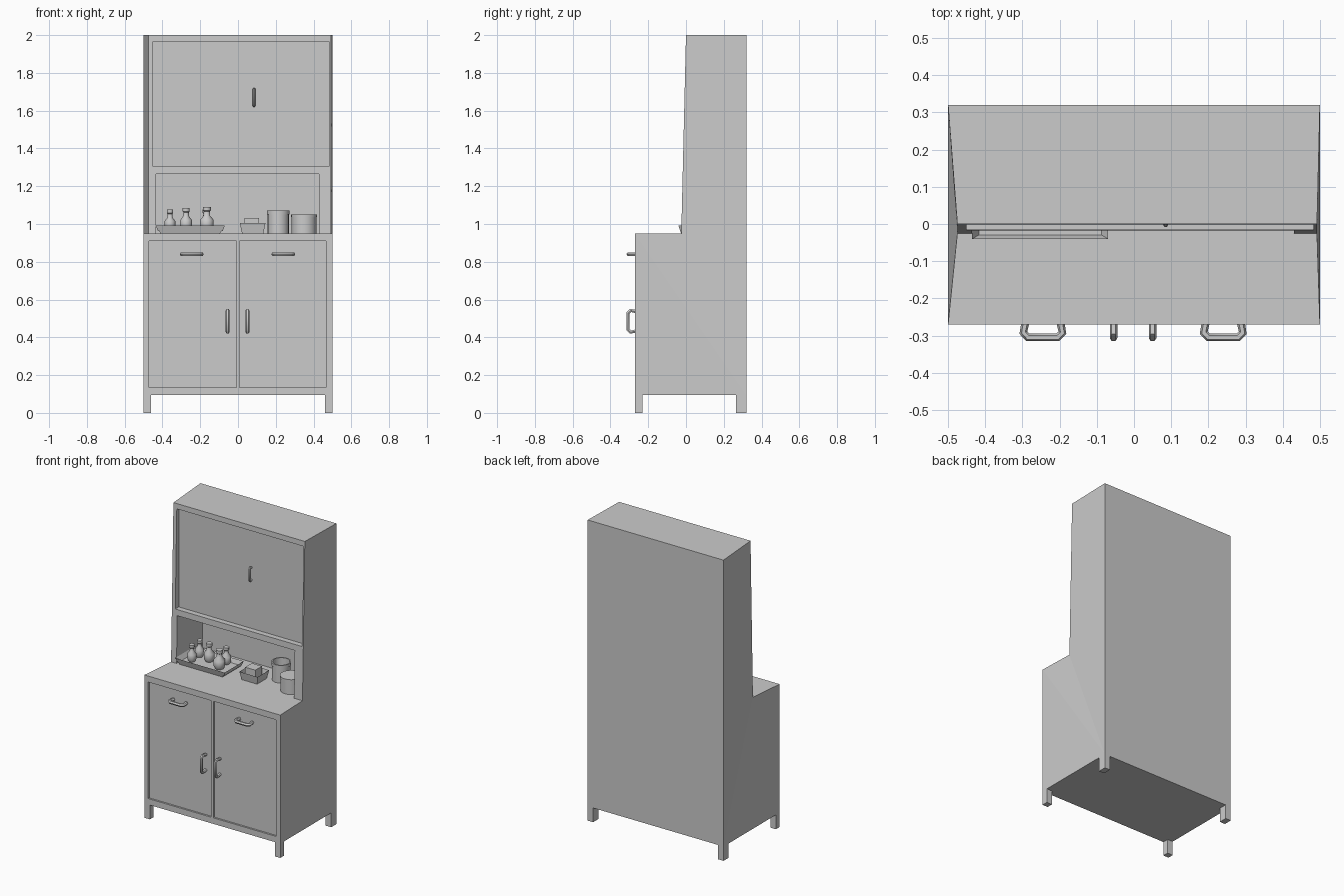
import bpy, bmesh, math
from mathutils import Vector

if "Cube" in bpy.data.objects:
    bpy.data.objects.remove(bpy.data.objects["Cube"], do_unlink=True)

grey = bpy.data.materials.new("plain grey")
grey.use_nodes = True
tone = (0.6, 0.6, 0.6, 1)
grey.diffuse_color = tone
grey.node_tree.nodes["Principled BSDF"].inputs["Base Color"].default_value = tone


def finish(name, bm, smooth=False):
    bmesh.ops.recalc_face_normals(bm, faces=bm.faces)
    mesh = bpy.data.meshes.new(name)
    bm.to_mesh(mesh)
    bm.free()
    obj = bpy.data.objects.new(name, mesh)
    bpy.context.collection.objects.link(obj)
    mesh.materials.append(grey)
    if smooth:
        select(obj)
        bpy.ops.object.shade_smooth_by_angle(angle=math.radians(40))
    return obj


def select(obj):
    bpy.ops.object.select_all(action='DESELECT')
    obj.select_set(True)
    bpy.context.view_layer.objects.active = obj


def box(name, x, y, z, flare=1.0, rim=0.0):
    """Box from ranges; flare widens the top, rim hollows it out."""
    lo, hi = Vector((x[0], y[0], z[0])), Vector((x[1], y[1], z[1]))
    mid, size = (lo + hi) / 2, hi - lo
    bm = bmesh.new()
    bmesh.ops.create_cube(bm, size=1)
    for v in bm.verts:
        k = 1 if v.co.z > 0 else 1 / flare
        v.co = mid + Vector((v.co.x * size.x * k, v.co.y * size.y * k, v.co.z * size.z))
    if rim:
        top = max(bm.faces, key=lambda f: f.calc_center_median().z)
        bmesh.ops.inset_region(bm, faces=[top], thickness=rim)
        for v in top.verts:
            v.co.z -= size.z * 0.7
    return finish(name, bm)


def lathe(name, profile, loc, sides=16):
    bm = bmesh.new()
    verts = [bm.verts.new((r, 0, z)) for r, z in profile]
    edges = [bm.edges.new(pair) for pair in zip(verts, verts[1:])]
    bmesh.ops.spin(bm, geom=verts + edges, cent=(0, 0, 0), axis=(0, 0, 1),
                   angle=math.tau, steps=sides)
    bmesh.ops.remove_doubles(bm, verts=bm.verts, dist=0.0002)
    obj = finish(name, bm, True)
    obj.location = loc
    return obj


def handle(name, centre, length, depth, radius, upright):
    """Bar with chamfered ends, standing off the door."""
    h, c = length / 2, length * 0.12
    path = [(-h + c / 2, 0), (-h, -depth + c), (-h + c, -depth),
            (h - c, -depth), (h, -depth + c), (h - c / 2, 0)]
    curve = bpy.data.curves.new(name, 'CURVE')
    curve.dimensions = '3D'
    curve.bevel_depth = radius
    curve.bevel_resolution = 1
    curve.use_fill_caps = True
    line = curve.splines.new('POLY')
    line.points.add(len(path) - 1)
    for p, (a, d) in zip(line.points, path):
        p.co = (0, d, a, 1) if upright else (a, d, 0, 1)
    obj = bpy.data.objects.new(name, curve)
    obj.location = centre
    bpy.context.collection.objects.link(obj)
    curve.materials.append(grey)
    select(obj)
    bpy.ops.object.convert(target='MESH')
    bpy.ops.object.shade_smooth_by_angle(angle=math.radians(50))


# Cabinet body: side profile (y, z), upper front corners drawn slightly inward
profile = [(0.32, 0.095), (-0.27, 0.095), (-0.27, 0.95),
           (-0.025, 0.95), (0.0, 2.0), (0.32, 2.0)]
bm = bmesh.new()
sides = []
for x, inner in ((-0.5, -0.475), (0.5, 0.492)):
    sides.append([bm.verts.new((inner if i in (3, 4) else x, y, z))
                  for i, (y, z) in enumerate(profile)])
left, right = sides
for i in range(len(profile)):
    j = (i + 1) % len(profile)
    bm.faces.new((left[i], left[j], right[j], right[i]))
for s in sides:
    for tri in ((0, 1, 2), (0, 2, 3), (0, 3, 5), (3, 4, 5)):
        bm.faces.new([s[i] for i in tri])
body = finish("cabinet_body", bm)

# Recesses: serving niche, upper door and lower doors
recesses = [((-0.435, 0.43), (-0.2, 0.25), (0.95, 1.265)),
            ((-0.45, 0.483), (-0.2, 0.02), (1.305, 1.965)),
            ((-0.472, -0.008), (-0.4, -0.258), (0.135, 0.91)),
            ((0.008, 0.467), (-0.4, -0.258), (0.135, 0.91))]
for r in recesses:
    cutter = box("recess_cutter", *r)
    cutter.hide_render = True
    mod = body.modifiers.new("recess", 'BOOLEAN')
    mod.operation = 'DIFFERENCE'
    mod.solver = 'EXACT'
    mod.object = cutter
    select(body)
    bpy.ops.object.modifier_apply(modifier=mod.name)
    bpy.data.objects.remove(cutter, do_unlink=True)

# Legs
for side, x in (("right", (-0.5, -0.46)), ("left", (0.46, 0.5))):
    box("front_leg_" + side, x, (-0.27, -0.23), (0, 0.1))
    box("back_leg_" + side, x, (0.265, 0.32), (0, 0.1))

# Handles
for x in (-0.245, 0.24):
    handle("drawer_handle", (x, -0.26, 0.84), 0.105, 0.045, 0.011, False)
for x in (-0.055, 0.05):
    handle("door_handle", (x, -0.26, 0.485), 0.115, 0.047, 0.01, True)
handle("upper_door_handle", (0.085, 0.02, 1.67), 0.09, 0.022, 0.007, True)

# Tray with bottles
box("tray", (-0.435, -0.07), (-0.04, 0.16), (0.951, 0.992), 1.16, 0.015)
bottle = [(0, 0), (0.7, 0), (1, 0.15), (1, 0.45), (0.5, 0.62),
          (0.45, 0.8), (0.6, 0.84), (0.6, 1), (0, 1)]
for x, y, radius, height in ((-0.36, 0.03, 0.028, 0.11), (-0.275, 0.09, 0.032, 0.12),
                             (-0.165, 0.04, 0.036, 0.125), (-0.36, 0.11, 0.028, 0.11),
                             (-0.17, 0.12, 0.03, 0.11)):
    lathe("bottle", [(r * radius, z * height) for r, z in bottle], (x, y, 0.966))

# Dish with lid, pot and canister
box("dish", (0.01, 0.145), (0.0, 0.12), (0.951, 1.005), 1.2, 0.01)
box("dish_lid", (0.035, 0.11), (0.025, 0.095), (0.97, 1.032))
lathe("pot", [(0, 0), (0.056, 0), (0.056, 0.1), (0.06, 0.1), (0.06, 0.12),
              (0.052, 0.12), (0.05, 0.02), (0, 0.02)], (0.213, 0.15, 0.951), 20)
lathe("canister", [(0, 0), (0.066, 0), (0.066, 0.085), (0.069, 0.085),
                   (0.069, 0.1), (0, 0.1)], (0.35, 0.06, 0.951), 20)
